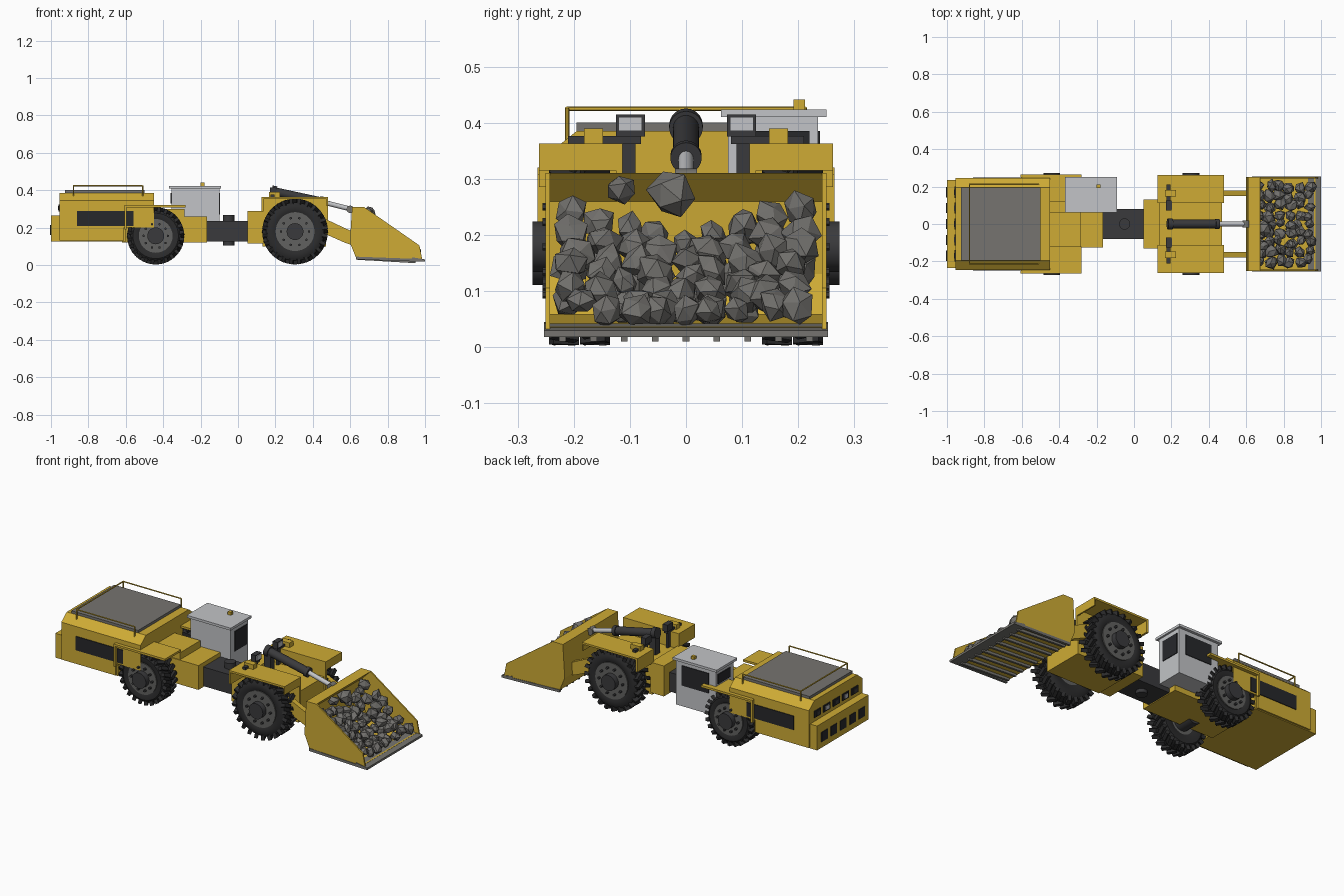
import bpy, bmesh, math, random
from mathutils import Vector, Matrix

if "Cube" in bpy.data.objects:
    bpy.data.objects.remove(bpy.data.objects["Cube"])

random.seed(4)


def material(name, c):
    m = bpy.data.materials.new(name)
    m.diffuse_color = (*c, 1)
    m.use_nodes = True
    m.node_tree.nodes["Principled BSDF"].inputs["Base Color"].default_value = m.diffuse_color
    return m


YELLOW = material("yellow paint", (0.62, 0.41, 0.035))
RUBBER = material("tyre rubber", (0.025, 0.025, 0.026))
DARK = material("dark steel", (0.042, 0.042, 0.045))
GREY = material("panel grey", (0.18, 0.175, 0.16))
RIM = material("rim grey", (0.12, 0.12, 0.115))
LIGHT = material("cab light grey", (0.54, 0.55, 0.57))
ROCK = material("rock", (0.165, 0.16, 0.15))
GLASS = material("dark glass", (0.02, 0.021, 0.024))


def finish(name, bm, mat, smooth=False):
    bmesh.ops.recalc_face_normals(bm, faces=bm.faces)
    me = bpy.data.meshes.new(name)
    bm.to_mesh(me)
    bm.free()
    ob = bpy.data.objects.new(name, me)
    bpy.context.collection.objects.link(ob)
    me.materials.append(mat)
    if smooth:
        bpy.ops.object.select_all(action='DESELECT')
        ob.select_set(True)
        bpy.context.view_layer.objects.active = ob
        bpy.ops.object.shade_smooth_by_angle(angle=math.radians(35))
    return ob


def add_box(bm, x0, x1, y0, y1, z0, z1):
    m = Matrix.Translation(((x0 + x1) / 2, (y0 + y1) / 2, (z0 + z1) / 2))
    bmesh.ops.create_cube(bm, size=1, matrix=m @ Matrix.Diagonal((x1 - x0, y1 - y0, z1 - z0, 1)))


def box(name, mat, *b):
    bm = bmesh.new()
    add_box(bm, *b)
    return finish(name, bm, mat)


def prism(name, mat, pts, a, b, axis='y'):
    """Extrude a profile: (x, z) points along y, or (y, z) points along x."""
    bm = bmesh.new()
    put = (lambda p, t: (p[0], t, p[1])) if axis == 'y' else (lambda p, t: (t, p[0], p[1]))
    f = bm.faces.new([bm.verts.new(put(p, a)) for p in pts])
    r = bmesh.ops.extrude_face_region(bm, geom=[f])
    d = put((0, 0), b - a)
    bmesh.ops.translate(bm, vec=d, verts=[v for v in r['geom'] if isinstance(v, bmesh.types.BMVert)])
    return finish(name, bm, mat)


def add_rod(bm, p, q, r, seg=16):
    p, q = Vector(p), Vector(q)
    d = q - p
    m = Matrix.Translation((p + q) / 2) @ d.to_track_quat('Z', 'Y').to_matrix().to_4x4()
    bmesh.ops.create_cone(bm, cap_ends=True, segments=seg, radius1=r, radius2=r, depth=d.length, matrix=m)


def rod(name, mat, p, q, r, seg=16):
    bm = bmesh.new()
    add_rod(bm, p, q, r, seg)
    return finish(name, bm, mat, True)


def wheel(name, x, s, R):
    """One wheel: turned tyre, two rows of slanted lugs, rim, bolts and hub."""
    k, c = R / 0.175, Vector((x, s * 0.19, R + 0.004))
    bm = bmesh.new()
    prof = [(-.045, .08), (-.052, .11), (-.052, .14), (-.042, .156),
            (.042, .156), (.052, .14), (.052, .115), (.046, .1)]
    vs = [bm.verts.new((x, c.y + s * y, c.z + r * k)) for y, r in prof]
    es = [bm.edges.new((vs[i], vs[i + 1])) for i in range(len(vs) - 1)]
    bmesh.ops.spin(bm, geom=vs + es, cent=c, axis=(0, 1, 0), angle=math.tau, steps=40, use_merge=True)
    finish(name + "_tyre", bm, RUBBER, True)
    bm = bmesh.new()
    n = 24
    for i in range(n):
        for side in (-1, 1):
            a = (i + 0.25 * side) * math.tau / n
            m = (Matrix.Translation(c) @ Matrix.Rotation(a, 4, 'Y')
                 @ Matrix.Translation((0, side * .0275, .161 * k))
                 @ Matrix.Rotation(side * .45, 4, 'Z') @ Matrix.Diagonal((.019, .05, .028 * k, 1)))
            bmesh.ops.create_cube(bm, size=1, matrix=m)
    finish(name + "_lugs", bm, RUBBER)
    at = lambda y, dx=0, dz=0: (x + dx, s * y, c.z + dz)
    rod(name + "_rim", RIM, at(.15), at(.243), .104 * k, 32)
    bm = bmesh.new()
    for i in range(10):
        a = i * math.tau / 10
        dx, dz = .075 * k * math.cos(a), .075 * k * math.sin(a)
        add_rod(bm, at(.24, dx, dz), at(.256, dx, dz), .007, 6)
    finish(name + "_bolts", bm, DARK)
    rod(name + "_hub", DARK, at(.2), at(.274), .045, 24)
    rod(name + "_axle", DARK, at(.05), at(.16), .05)


# Rear body
box("rear_chassis", YELLOW, -1, -.6, -.235, .235, .125, .265)
box("mid_chassis", YELLOW, -.62, -.165, -.125, .125, .12, .26)
hood = [(-.245, .2), (.245, .2), (.245, .345), (.195, .385), (-.195, .385), (-.245, .345)]
prism("engine_hood", YELLOW, hood, -.955, -.45, 'x')
box("hood_lower", YELLOW, -.955, -.61, -.245, .245, .13, .2)
box("hood_top_panel", GREY, -.925, -.5, -.195, .195, .383, .4)
box("shoulder_block", YELLOW, -.45, -.285, -.12, .065, .255, .3)
for s in (-1, 1):
    y0, y1 = sorted((s * .244, s * .249))
    box("side_grille", GLASS, -.86, -.56, y0, y1, .21, .29)
    y0, y1 = sorted((s * .12, s * .265))
    box("rear_fender", YELLOW, -.605, -.28, y0, y1, .308, .32)
    y0, y1 = sorted((s * .25, s * .265))
    box("fender_post", YELLOW, -.608, -.597, y0, y1, .19, .32)

# Rear vents and lamps
for i in range(5):
    y = (i - 2) * .085
    box("rear_vent", GLASS, -1.004, -.99, y - .027, y + .027, .16, .215)
    box("rear_lamp_recess", GLASS, -.96, -.95, y - .03, y + .03, .287, .325)
    box("rear_lamp", LIGHT if i % 2 else DARK, -.963, -.955, y - .015, y + .015, .295, .317)

# Hood guard rail
bm = bmesh.new()
corners = [(-.51, -.212, .425), (-.88, -.212, .425), (-.88, .212, .425), (-.51, .212, .425)]
for p, q in zip(corners, corners[1:]):
    add_rod(bm, p, q, .004, 6)
for p in corners:
    add_rod(bm, p, (p[0], p[1], .365), .004, 6)
finish("guard_rail", bm, YELLOW)

# Cab
box("cab_body", LIGHT, -.355, -.1, .075, .235, .15, .412)
box("cab_roof", LIGHT, -.37, -.09, .062, .25, .41, .424)
box("cab_front_window", GLASS, -.102, -.096, .11, .22, .27, .385)
box("cab_side_window", GLASS, -.31, -.14, .233, .239, .27, .385)
box("cab_rear_window", GLASS, -.36, -.354, .11, .22, .33, .385)
box("beacon", YELLOW, -.2, -.18, .192, .212, .422, .441)

# Articulation joint
box("hitch", DARK, -.17, .055, -.08, .08, .125, .235)
rod("hitch_pin", DARK, (-.05, 0, .105), (-.05, 0, .268), .03, 20)

# Front frame
box("front_neck", YELLOW, .05, .135, -.13, .13, .115, .29)
box("front_frame", YELLOW, .13, .47, -.12, .12, .1, .275)
for s in (-1, 1):
    def pair(name, mat, x0, x1, a, b, z0, z1):
        y0, y1 = sorted((s * a, s * b))
        return box(name, mat, x0, x1, y0, y1, z0, z1)
    pair("front_fender_top", YELLOW, .135, .48, .113, .262, .352, .363)
    pair("front_fender_lip", YELLOW, .472, .48, .113, .262, .315, .363)
    pair("front_fender_back", YELLOW, .125, .137, .113, .262, .285, .363)
    pair("frame_wall", YELLOW, .135, .48, .113, .125, .2, .36)
    pair("lamp_bracket", YELLOW, .165, .225, .148, .182, .362, .39)
    pair("lamp_bar", DARK, .175, .195, .08, .21, .362, .376)
    pair("headlight", DARK, .17, .2, .073, .125, .375, .415)
    pair("headlight_lens", LIGHT, .198, .204, .078, .12, .385, .41)
    pair("headlight_stand", DARK, .178, .192, .09, .113, .26, .378)
    y0, y1 = sorted((s * .15, s * .18))
    prism("lift_arm", YELLOW, [(.3, .24), (.34, .3), (.47, .245), (.63, .17), (.63, .1), (.57, .12)], y0, y1)

# Tilt cylinder
rod("tilt_cylinder", DARK, (.185, 0, .395), (.45, 0, .338), .023, 20)
rod("cylinder_base", DARK, (.18, 0, .396), (.205, 0, .391), .03, 20)
rod("cylinder_collar", DARK, (.435, 0, .341), (.455, 0, .337), .028, 20)
rod("cylinder_rod", LIGHT, (.45, 0, .338), (.6, 0, .3), .013)
rod("rod_eye", GREY, (.6, -.02, .298), (.6, .02, .298), .02)
box("cylinder_mount", DARK, .18, .22, -.02, .02, .26, .385)

# Bucket
prism("bucket_shell", YELLOW, [(.61, .31), (.598, .12), (.63, .042), (.97, .024), (.97, .036),
                               (.65, .058), (.618, .13), (.625, .26), (.675, .31)], -.245, .245)
side = [(.61, .31), (.675, .31), (.97, .105), (.985, .03), (.63, .044), (.598, .12)]
for y in (-.25, .242):
    prism("bucket_side", YELLOW, side, y, y + .008)
    prism("side_wear_strip", GREY, [(.63, .045), (.985, .032), (.985, .018), (.63, .03)], y - .003, y + .011)
prism("cutting_edge", GREY, [(.93, .042), (1, .03), (1, .018), (.93, .02)], -.253, .253)
for i in range(9):
    y = (i - 4) * .055
    prism("bucket_rib", GREY, [(.64, .045), (.95, .03), (.95, .01), (.64, .028)], y - .006, y + .006)

# Rock load: faceted stones heaped against the back
bm = bmesh.new()


def stone(x, y, z, r):
    spin = Matrix.Rotation(random.uniform(0, 6), 4, (random.random(), random.random(), .5))
    m = Matrix.Translation((x, y, z)) @ spin @ Matrix.Diagonal((r * 1.1, r * .9, r, 1))
    new = bmesh.ops.create_icosphere(bm, subdivisions=1, radius=1, matrix=m)['verts']
    for v in new:
        v.co += (v.co - Vector((x, y, z))) * random.uniform(-.2, .15)


for i in range(6):
    for j in range(9):
        x = .675 + i * .052 + random.uniform(-.012, .012)
        y = (j - 4) * .049 + random.uniform(-.012, .012)
        top = .25 - (x - .675) * .6 - .05 * (1 - abs(y) / .2)
        r = random.uniform(.026, .037)
        stone(x, y, max(.065, top - r * .4), r)
        if i < 4 and (i + j) % 2:
            stone(x, y, max(.07, top - .075), .035)
stone(.69, -.115, .283, .03)
stone(.7, -.025, .272, .046)
finish("rock_load", bm, ROCK)

# Wheels
for s in (-1, 1):
    tag = "left" if s > 0 else "right"
    wheel("rear_wheel_" + tag, -.44, s, .152)
    wheel("front_wheel_" + tag, .305, s, .175)
